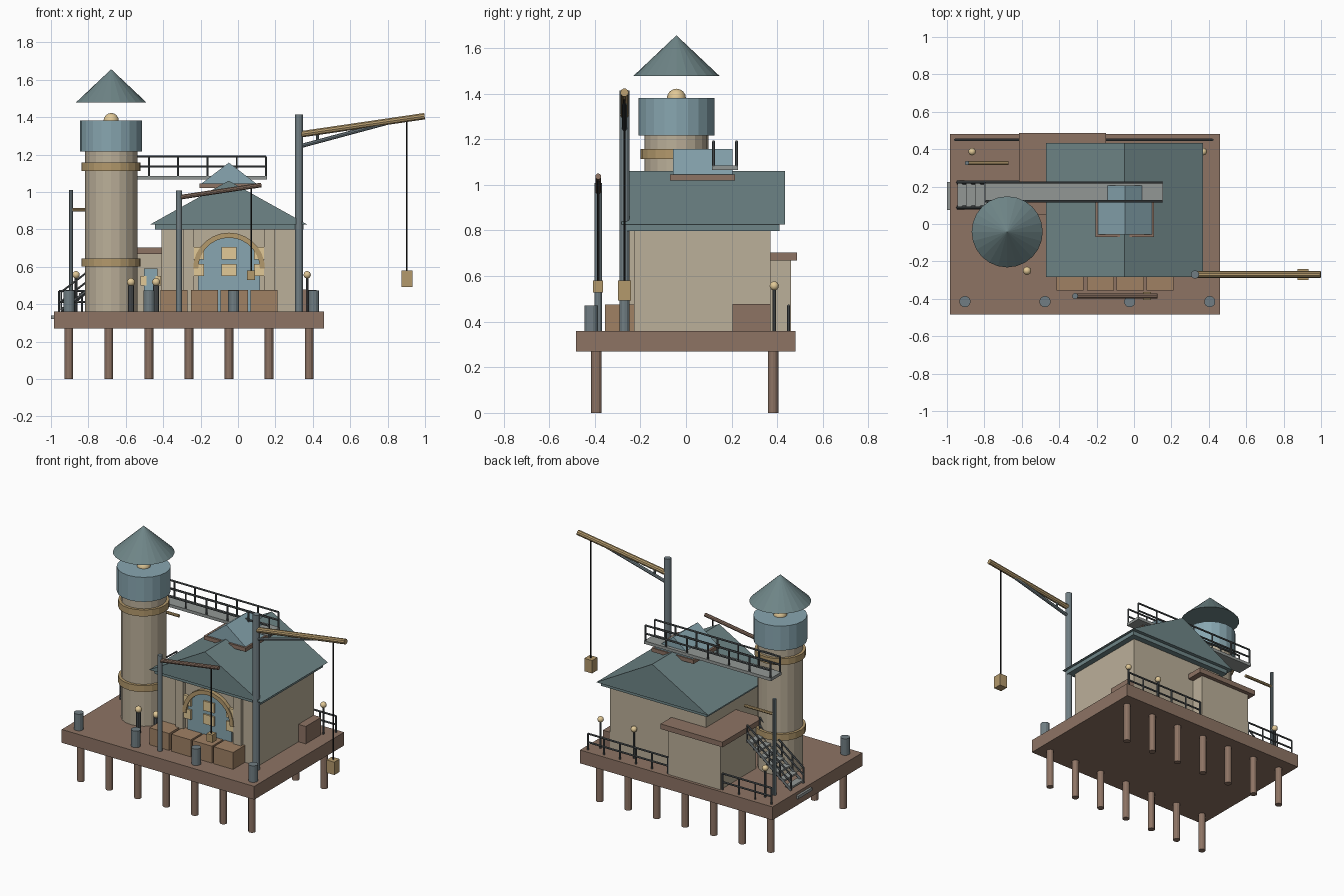
import bpy, bmesh, math
from mathutils import Vector

if "Cube" in bpy.data.objects:
    bpy.data.objects.remove(bpy.data.objects["Cube"])

def mat(name, r, g, b):
    m = bpy.data.materials.new(name)
    m.diffuse_color = (*[(c / 255) ** 2.2 for c in (r, g, b)], 1)
    m.use_nodes = True
    m.node_tree.nodes["Principled BSDF"].inputs["Base Color"].default_value = m.diffuse_color
    return m

WOOD = mat("deck_wood", 140, 115, 100)
STONE = mat("stone", 186, 174, 152)
ROOF = mat("slate", 110, 132, 134)
GLASS = mat("glass", 135, 165, 175)
BRASS = mat("brass", 178, 152, 108)
IRON = mat("iron", 85, 90, 92)
STEEL = mat("steel", 112, 125, 130)
PLATE = mat("plate", 145, 150, 148)
CRATE = mat("crate", 158, 128, 100)
LIGHT = mat("lamp", 225, 200, 150)
ROPE = mat("cable", 35, 35, 35)

def finish(name, bm, material, smooth=False):
    bmesh.ops.recalc_face_normals(bm, faces=bm.faces)
    me = bpy.data.meshes.new(name)
    bm.to_mesh(me)
    bm.free()
    me.materials.append(material)
    ob = bpy.data.objects.new(name, me)
    bpy.context.collection.objects.link(ob)
    if smooth:
        for p in me.polygons:
            p.use_smooth = True
    return ob

def box(name, x0, x1, y0, y1, z0, z1, m):
    bm = bmesh.new()
    bmesh.ops.create_cube(bm, size=1)
    for v in bm.verts:
        v.co = Vector(((x0 + x1) / 2 + v.co.x * (x1 - x0),
                       (y0 + y1) / 2 + v.co.y * (y1 - y0),
                       (z0 + z1) / 2 + v.co.z * (z1 - z0)))
    return finish(name, bm, m)

def rod(name, a, b, r, m, n=8, r2=None):
    a, b = Vector(a), Vector(b)
    bm = bmesh.new()
    bmesh.ops.create_cone(bm, cap_ends=True, segments=n, radius1=r,
                          radius2=r if r2 is None else r2, depth=(b - a).length)
    q = Vector((0, 0, 1)).rotation_difference(b - a)
    for v in bm.verts:
        v.co = q @ v.co + (a + b) / 2
    return finish(name, bm, m)

def ball(name, x, y, z, r):
    bm = bmesh.new()
    bmesh.ops.create_uvsphere(bm, u_segments=14, v_segments=8, radius=r)
    bmesh.ops.translate(bm, verts=bm.verts, vec=(x, y, z))
    return finish(name, bm, LIGHT, True)

def prism(name, pts, y0, y1, m):
    # extrude an x-z profile along y
    bm = bmesh.new()
    f = bm.faces.new([bm.verts.new((x, y0, z)) for x, z in pts])
    ext = bmesh.ops.extrude_face_region(bm, geom=[f])["geom"]
    bmesh.ops.translate(bm, vec=(0, y1 - y0, 0),
                        verts=[v for v in ext if isinstance(v, bmesh.types.BMVert)])
    return finish(name, bm, m)

def railing(name, a, b, count, h, r=0.006):
    a, b, up = Vector(a), Vector(b), Vector((0, 0, h))
    for i in range(count):
        p = a.lerp(b, i / (count - 1))
        rod(name + "_post", p, p + up, r, IRON, 6)
    for k in (0.5, 1):
        rod(name + "_bar", a + up * k, b + up * k, r, IRON, 6)

# deck, piles, side step and bollards
box("deck", -.985, .46, -.483, .48, .27, .36, WOOD)
for i in range(7):
    for y in (-.393, .382):
        rod("pile", (-.904 + .214 * i, y, 0), (-.904 + .214 * i, y, .275), .023, WOOD, 12)
box("side_step", -1, -.98, .075, .225, .32, .34, PLATE)
for x in (-.904, -.476, -.023, .405):
    rod("bollard", (x, -.415, .355), (x, -.415, .472), .03, STEEL, 14)

# lighthouse tower
tx, ty = -.678, -.042
def drum(name, z0, z1, r, m, n=20, r2=None):
    return rod(name, (tx, ty, z0), (tx, ty, z1), r, m, n, r2)
drum("tower_shaft", .355, 1.22, .14, STONE)
for z in (.6, 1.113):
    drum("tower_band", z, z + .044, .158, BRASS)
drum("tower_lantern", 1.216, 1.382, .166, GLASS)
ball("tower_lamp", tx, ty, 1.38, .042)
drum("tower_roof", 1.477, 1.656, .19, ROOF, 24, 0)

# main house with gable roof and ridge skylight
box("house_walls", -.41, .31, -.228, .37, .355, .81, STONE)
box("house_eave", -.445, .35, -.26, .41, .798, .828, ROOF)
prism("house_roof", [(-.47, .826), (.37, .826), (-.05, 1.06)], -.283, .434, ROOF)
box("skylight_base", -.207, .107, -.07, .215, 1.02, 1.046, WOOD)
prism("skylight", [(-.195, 1.045), (.097, 1.045), (-.049, 1.157)], -.057, .205, GLASS)

# arched doorway with pilasters and hinge blocks
def arc(r, cx=-.048, cz=.59, n=14):
    return [(cx + r * math.cos(math.pi * i / n), cz + r * math.sin(math.pi * i / n))
            for i in range(n + 1)]
prism("door_panel", [(.117, .36)] + arc(.165) + [(-.213, .36)], -.237, -.22, GLASS)
prism("door_arch", arc(.192) + arc(.165)[::-1], -.255, -.22, BRASS)
for x in (-.265, .168):
    box("pilaster", x - .029, x + .029, -.25, -.22, .355, .825, STONE)
for x, w in ((-.208, .027), (-.048, .04), (.112, .027)):
    for z in (.55, .64):
        box("door_block", x - w, x + w, -.248, -.22, z, z + .065, LIGHT)

# rear annex and its small door
box("annex_walls", -.58, -.19, .08, .46, .355, .672, STONE)
box("annex_roof", -.615, -.15, .05, .487, .668, .703, WOOD)
box("annex_door", -.502, -.43, .068, .085, .36, .59, GLASS)
for x in (-.505, -.427):
    box("annex_block", x - .015, x + .015, .062, .085, .5, .55, LIGHT)

# crates along the front and right walls
for x in (-.342, -.179, -.02, .139):
    box("front_crate", x - .073, x + .073, -.355, -.225, .355, .475, CRATE)
box("side_crate", .305, .365, .205, .37, .355, .478, WOOD)

# upper walkway with railings
box("walkway", -.797, .155, .115, .228, 1.066, 1.086, PLATE)
for y in (.121, .222):
    railing("walkway_rail", (-.79, y, 1.08), (.15, y, 1.08), 7, .11)

# stair climbing to the annex
steps = 7
for i in range(steps):
    x, z = -.945 + .048 * i, .385 + .037 * i
    box("stair_tread", x, x + .048, .09, .22, z - .012, z, PLATE)
for y in (.088, .222):
    rod("stair_stringer", (-.945, y, .362), (-.61, y, .62), .01, IRON, 4)
    railing("stair_rail", (-.945, y, .365), (-.615, y, .618), 5, .1)

# back fence either side of the annex
railing("back_fence_left", (-.957, .45, .355), (-.59, .45, .355), 4, .115)
railing("back_fence_right", (-.18, .45, .355), (.42, .45, .355), 6, .115)

# lamps
for x in (-.866, .12, .37):
    rod("tall_lamp_post", (x, .387, .355), (x, .387, .55), .007, IRON)
    ball("tall_lamp_ball", x, .387, .557, .02)
for x in (-.572, -.438):
    rod("short_lamp_post", (x, -.25, .355), (x, -.25, .5), .017, IRON, 10)
    ball("short_lamp_ball", x, -.25, .518, .022)

# cranes: mast, boom, cable and hanging weight
def crane(name, mx, y, top, r, boom, br, hook_x, wz, ww, m):
    rod(name + "_mast", (mx, y, .36), (mx, y, top), r, STEEL, 12)
    (x0, z0), (x1, z1) = boom
    rod(name + "_boom", (x0, y, z0), (x1, y, z1), br, m, 10)
    hz = z0 + (z1 - z0) * (hook_x - x0) / (x1 - x0)
    rod(name + "_cable", (hook_x, y, wz[1] - .01), (hook_x, y, hz), .005, ROPE, 6)
    box(name + "_weight", hook_x - ww, hook_x + ww, y - ww, y + ww, *wz, BRASS)

crane("large_crane", .326, -.27, 1.413, .022, ((.335, 1.308), (.998, 1.405)), .018,
      .903, (.493, .58), .029, BRASS)
rod("large_crane_strut", (.335, -.27, 1.245), (.8, -.27, 1.37), .011, STEEL)
rod("large_crane_link", (.425, -.27, 1.27), (.425, -.27, 1.32), .008, STEEL)
crane("small_crane", -.315, -.385, 1.008, .016, ((-.32, .97), (.125, 1.037)), .013,
      .07, (.528, .58), .022, WOOD)

# signal post on the back left
rod("signal_post", (-.893, .326, .355), (-.893, .326, 1.01), .012, STEEL, 10)
rod("signal_arm", (-.893, .326, .905), (-.67, .326, .905), .01, BRASS)
